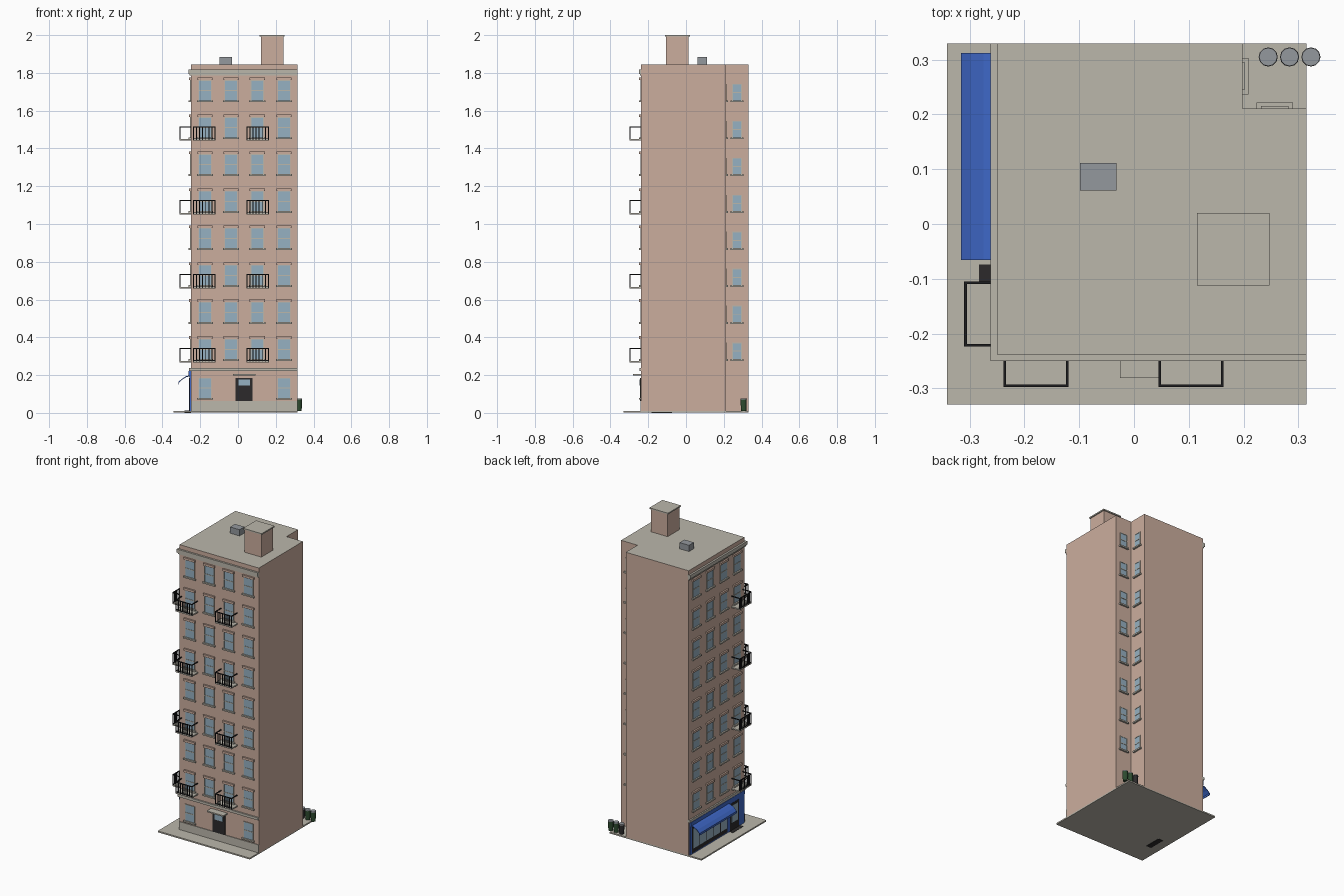
import bpy, bmesh, math
from mathutils import Matrix

if "Cube" in bpy.data.objects:
    bpy.data.objects.remove(bpy.data.objects["Cube"])


def lin(c):
    c /= 255
    return c / 12.92 if c <= 0.04045 else ((c + 0.055) / 1.055) ** 2.4


def material(name, *rgb):
    m = bpy.data.materials.new(name)
    m.diffuse_color = (*[lin(c) for c in rgb], 1)
    m.use_nodes = True
    m.node_tree.nodes["Principled BSDF"].inputs["Base Color"].default_value = m.diffuse_color
    return m


BRICK = material("brick", 203, 174, 158)
STONE = material("stone", 187, 183, 171)
GLASS = material("glass", 150, 177, 194)
DARK = material("dark_door", 44, 42, 43)
IRON = material("black_iron", 28, 28, 30)
BLUE = material("shop_blue", 62, 103, 198)
METAL = material("grey_metal", 148, 152, 157)
GREEN = material("bin_green", 46, 76, 48)

parts = {}      # name -> (bmesh, materials)


def part(name, *mats):
    if name not in parts:
        parts[name] = (bmesh.new(), mats)
    return parts[name][0]


def box(name, mat, x, y, z):
    """Axis-aligned box given as (min, max) ranges, added to the named part."""
    bm = part(name, mat)
    ctr = [(a + b) / 2 for a, b in (x, y, z)]
    size = [abs(b - a) for a, b in (x, y, z)]
    m = Matrix.Translation(ctr) @ Matrix.Diagonal((*size, 1))
    bmesh.ops.create_cube(bm, size=1, matrix=m)


def prism(name, mats, pts, plane, lo, hi):
    """Extrude a closed 2D profile along z ('xy') or along y ('xz')."""
    bm = part(name, *mats)
    put = (lambda a, b, h: (a, b, h)) if plane == "xy" else (lambda a, b, h: (a, h, b))
    f = bm.faces.new([bm.verts.new(put(a, b, lo)) for a, b in pts])
    ext = bmesh.ops.extrude_face_region(bm, geom=[f])
    d = (0, 0, hi - lo) if plane == "xy" else (0, hi - lo, 0)
    bmesh.ops.translate(bm, vec=d, verts=[v for v in ext["geom"] if isinstance(v, bmesh.types.BMVert)])
    bmesh.ops.recalc_face_normals(bm, faces=bm.faces)
    return bm


# Building extents and the notch in the back right corner
X0, X1, Y0, Y1, TOP = -0.25, 0.315, -0.238, 0.33, 1.845
NX, NY = 0.198, 0.211

# Walls: axis that runs along the wall, wall plane, outward sign
WALLS = {"front": ("x", Y0, -1), "left": ("y", X0, -1),
         "court_side": ("y", NX, 1), "court_back": ("x", NY, 1)}


def wall_box(wall, name, mat, u, d, z):
    """Box on a wall: u along it, d outward from it."""
    axis, plane, s = WALLS[wall]
    out = (plane + s * d[0], plane + s * d[1])
    if axis == "x":
        box(name, mat, u, out, z)
    else:
        box(name, mat, out, u, z)


def window(wall, c, z0, z1, w, hood=True):
    h = w / 2
    mid = (z0 + z1) / 2
    wall_box(wall, wall + "_glass", GLASS, (c - h, c + h), (-0.002, 0.002), (z0, z1))
    fr = wall + "_window_frames"
    for s in (-1, 1):
        wall_box(wall, fr, STONE, (c + s * h, c + s * (h + 0.004)), (-0.002, 0.004), (z0, z1 + 0.004))
    wall_box(wall, fr, STONE, (c - h, c + h), (-0.002, 0.004), (z1, z1 + 0.004))
    wall_box(wall, fr, STONE, (c - h, c + h), (-0.002, 0.004), (mid - 0.0025, mid + 0.0025))
    wall_box(wall, wall + "_sills", STONE, (c - h - 0.012, c + h + 0.012), (-0.002, 0.011), (z0 - 0.009, z0))
    if hood:
        wall_box(wall, wall + "_lintels", BRICK, (c - h - 0.009, c + h + 0.009), (-0.002, 0.01),
                 (z1 + 0.004, z1 + 0.018))


def balcony(wall, c, z):
    u0, u1, depth, rail = c - 0.0595, c + 0.0595, 0.06, z + 0.072
    wall_box(wall, wall + "_balcony_floors", STONE, (u0, u1), (-0.002, depth), (z - 0.004, z + 0.004))
    n = wall + "_balcony_rails"
    t = 0.005
    wall_box(wall, n, IRON, (u0, u1), (depth - t, depth), (rail - t, rail))
    wall_box(wall, n, IRON, (u0, u1), (depth - t, depth), (z + 0.004, z + 0.008))
    for a in (u0, u1 - t):      # side rails
        wall_box(wall, n, IRON, (a, a + t), (0, depth), (rail - t, rail))
    for i in range(8):          # balusters
        a = u0 + (u1 - u0 - t) * i / 7
        wall_box(wall, n, IRON, (a, a + t), (depth - t, depth), (z, rail))


# Pavement and main block with roof
box("pavement", STONE, (-0.341, X1), (-0.33, 0.33), (0.002, 0.011))
block = prism("building_block", (BRICK, STONE),
              [(X0, Y0), (X1, Y0), (X1, NY), (NX, NY), (NX, Y1), (X0, Y1)], "xy", 0.008, TOP)
for f in block.faces:
    f.material_index = 1 if f.normal.z > 0.9 else 0

# Cornice, belt course (both wrap front and left) and front plinth
for name, z0, z1, d in (("cornice_lower", 1.785, 1.795, 0.006), ("cornice", 1.795, 1.818, 0.012),
                        ("belt_course", 0.222, 0.238, 0.009)):
    prism(name, (STONE,), [(X0 - d, Y0 - d), (X1, Y0 - d), (X1, Y0 + 0.01), (X0 + 0.01, Y0 + 0.01),
                           (X0 + 0.01, Y1), (X0 - d, Y1)], "xy", z0, z1)
box("plinth", STONE, (X0, X1), (Y0 - 0.004, Y0 + 0.01), (0.01, 0.062))

# Windows and balconies on eight upper floors
OFFS = (0.075, 0.213, 0.352, 0.493)
for i in range(8):
    z = 0.285 + 0.1957 * i
    for o in OFFS:
        window("front", X0 + o, z, z + 0.103, 0.062)
        window("left", Y0 + o, z, z + 0.103, 0.062)
    window("court_side", 0.27, z, z + 0.083, 0.043, False)
    window("court_back", 0.257, z, z + 0.083, 0.043, False)
    if i % 2 == 0:
        balcony("front", X0 + 0.071, z - 0.014)
        balcony("front", X0 + 0.354, z - 0.014)
        balcony("left", Y0 + 0.0735, z - 0.014)

# Ground floor front: two windows, door and canopy
for o in (OFFS[0], OFFS[3]):
    window("front", X0 + o, 0.08, 0.182, 0.062, False)
wall_box("front", "front_door", DARK, (-0.012, 0.078), (-0.002, 0.006), (0.062, 0.185))
wall_box("front", "door_glass", GLASS, (0.003, 0.063), (0, 0.008), (0.145, 0.178))
wall_box("front", "door_canopy", STONE, (-0.026, 0.092), (-0.002, 0.043), (0.198, 0.206))

# Shop front on the left: blue surround, dark frame, panes, door, step
wall_box("left", "shop_surround", BLUE, (-0.228, 0.322), (-0.002, 0.007), (0.011, 0.222))
wall_box("left", "shop_fascia", BLUE, (-0.228, 0.322), (0, 0.011), (0.196, 0.222))
wall_box("left", "shop_frame", DARK, (-0.055, 0.308), (0, 0.009), (0.018, 0.185))
for i in range(5):
    a = -0.047 + i * 0.0705
    wall_box("left", "shop_panes", GLASS, (a, a + 0.0625), (0, 0.0105), (0.045, 0.172))
wall_box("left", "shop_door", DARK, (-0.17, -0.08), (0, 0.009), (0.012, 0.185))
wall_box("left", "shop_door_glass", GLASS, (-0.155, -0.095), (0, 0.0105), (0.06, 0.17))
wall_box("left", "shop_step", DARK, (-0.183, -0.074), (-0.002, 0.033), (0, 0.0125))

# Awning: thin sloped sheet with a hanging front edge
outer = [(-0.252, 0.2), (-0.275, 0.194), (-0.298, 0.18), (-0.316, 0.163), (-0.316, 0.15)]
inner = [(-0.312, 0.15), (-0.312, 0.161), (-0.296, 0.176), (-0.274, 0.189), (-0.252, 0.195)]
prism("shop_awning", (BLUE,), outer + inner, "xz", -0.066, 0.312)

# Roof: stair bulkhead with cap, and a vent box
box("bulkhead", BRICK, (0.121, 0.241), (-0.106, 0.014), (TOP - 0.005, 1.992))
box("bulkhead_cap", STONE, (0.115, 0.247), (-0.112, 0.02), (1.992, 2.0))
box("roof_vent", METAL, (-0.099, -0.032), (0.061, 0.111), (TOP - 0.005, 1.885))

# Bins in the back court
for x, name, mat in ((0.245, "dark_bin", DARK), (0.284, "green_bins", GREEN), (0.323, "green_bins", GREEN)):
    for n, m, r0, r1, z0, z1 in ((name, mat, 0.014, 0.0165, 0.011, 0.07),
                                 ("bin_lids", METAL, 0.0175, 0.0165, 0.07, 0.076)):
        bmesh.ops.create_cone(part(n, m), cap_ends=True, segments=12, radius1=r0, radius2=r1, depth=z1 - z0,
                              matrix=Matrix.Translation((x, 0.305, (z0 + z1) / 2)))

# Turn the collected parts into objects
for name, (bm, mats) in parts.items():
    me = bpy.data.meshes.new(name)
    bm.to_mesh(me)
    bm.free()
    for m in mats:
        me.materials.append(m)
    bpy.context.collection.objects.link(bpy.data.objects.new(name, me))
